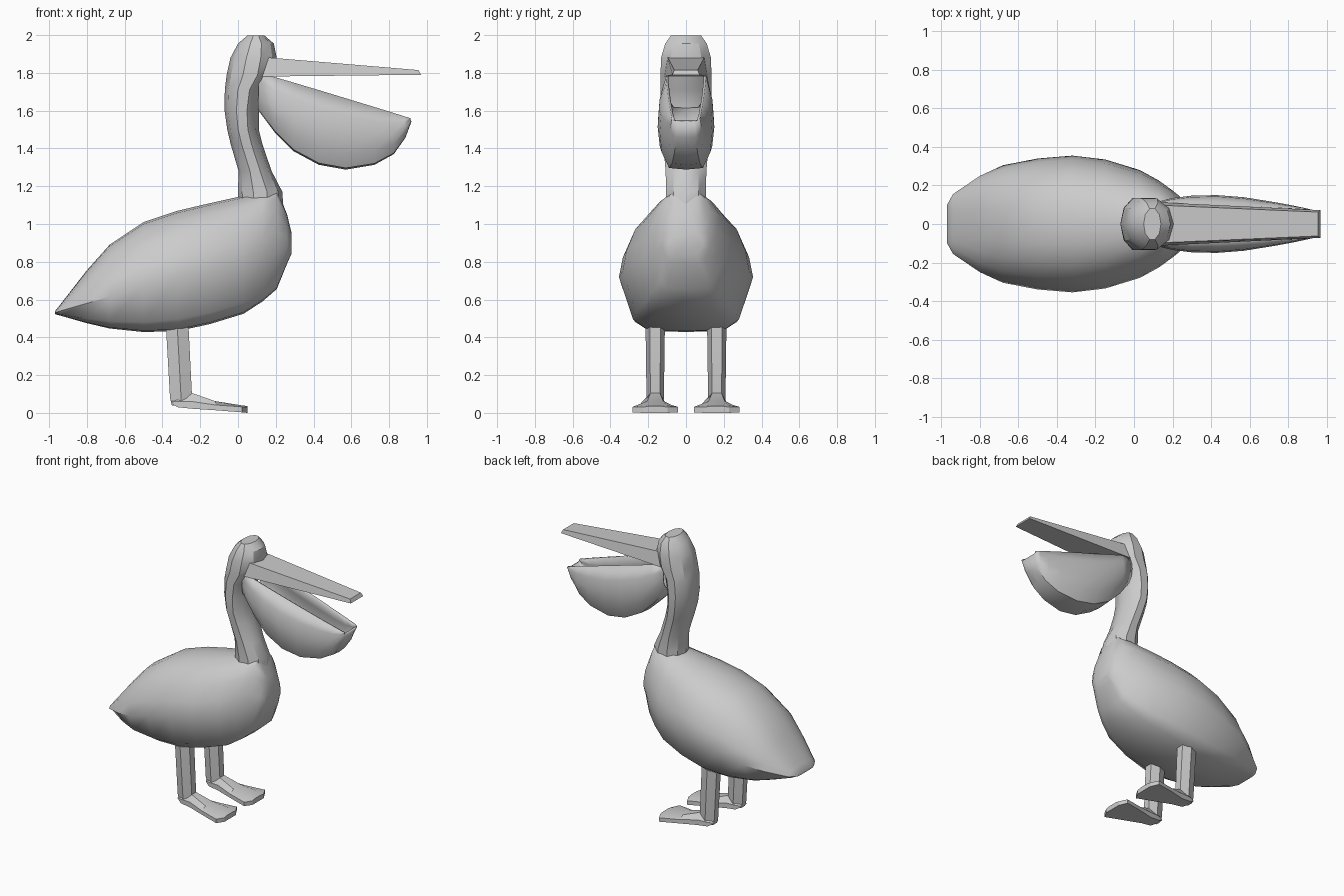
import bpy, bmesh, math

if "Cube" in bpy.data.objects:
    bpy.data.objects.remove(bpy.data.objects["Cube"])


def loft(name, rings, closed=True, caps=True, angle=32):
    """Skin a list of equal-length point rings into one object."""
    bm = bmesh.new()
    vs = [[bm.verts.new(p) for p in r] for r in rings]
    n = len(vs[0])
    for a, b in zip(vs, vs[1:]):
        for i in range(n if closed else n - 1):
            j = (i + 1) % n
            bm.faces.new((a[i], a[j], b[j], b[i]))
    if caps:
        bm.faces.new(vs[0][::-1])
        bm.faces.new(vs[-1])
    bmesh.ops.recalc_face_normals(bm, faces=bm.faces[:])
    me = bpy.data.meshes.new(name)
    bm.to_mesh(me)
    bm.free()
    ob = bpy.data.objects.new(name, me)
    bpy.context.collection.objects.link(ob)
    bpy.ops.object.select_all(action='DESELECT')
    ob.select_set(True)
    bpy.context.view_layer.objects.active = ob
    bpy.ops.object.shade_smooth_by_angle(angle=math.radians(angle))
    return ob


# body: stations of x, top z, widest z, bottom z, half width
half = [(0, 1), (.3, .97), (.57, .85), (.8, .62), (.94, .3), (1, 0),
        (.79, -.78), (.58, -.97), (0, -1)]
section = half + [(-y, z) for y, z in half[-2:0:-1]]
stations = [(-.97, .537, .53, .523, .10), (-.94, .575, .54, .515, .155),
            (-.80, .755, .58, .475, .25), (-.68, .89, .615, .447, .305),
            (-.50, 1.01, .67, .428, .34), (-.32, 1.07, .72, .433, .355),
            (-.15, 1.11, .75, .47, .335), (.03, 1.15, .78, .525, .28),
            (.13, 1.18, .82, .59, .225), (.205, 1.19, .86, .655, .17),
            (.26, 1.05, .88, .79, .125), (.282, .96, .88, .84, .09)]
loft("body", [[(x, y * w, m + z * ((t - m) if z > 0 else (m - b))) for y, z in section]
              for x, t, m, b, w in stations], angle=40)

# neck and head: z, back x, front x, half width, forward tilt
neck = [(1.08, 0, .24, .11), (1.17, 0, .235, .105), (1.28, .003, .178, .108),
        (1.42, -.038, .13, .12), (1.50, -.057, .11, .132), (1.60, -.071, .11, .135),
        (1.71, -.07, .13, .135), (1.79, -.06, .19, .135), (1.88, -.04, .205, .132),
        (1.955, 0, .19, .11), (1.998, .05, .14, .08)]
rings = []
for z, b, f, w in neck:
    ring = []
    for i in range(10):
        a = math.tau * i / 10
        ring.append(((b + f) / 2 + (f - b) / 2 * math.cos(a),
                     w * math.sin(a) / math.sin(math.tau * .2 * 1.0), z))
    rings.append(ring)
loft("neck_and_head", rings)

# upper beak: tapering flat bar
loft("upper_beak", [[(xb, -wb, zb), (xb, wb, zb), (xt, wt, zt), (xt, -wt, zt)]
                    for xb, wb, zb, xt, wt, zt in [(.08, .115, 1.78, .08, .10, 1.888),
                                                   (.968, .072, 1.79, .955, .062, 1.815)]])

# lower beak with open pouch: x, bottom z, widest half width, rim half width
pouch = [(.11, 1.61, .105, .10), (.20, 1.49, .128, .10), (.30, 1.39, .14, .098),
         (.43, 1.32, .143, .093), (.57, 1.295, .132, .088), (.72, 1.32, .108, .08),
         (.82, 1.375, .09, .075), (.88, 1.46, .077, .071), (.912, 1.545, .07, .068)]
rings = []
for x, b, w, r in pouch:
    t = 1.835 - .302 * x
    side = [(r, 0), (w * .95, .25), (w, .5), (w * .92, .77), (w * .65, .98)]
    pts = side + [(0, 1)] + [(-y, k) for y, k in side[::-1]]
    rings.append([(x, y, t - k * (t - b)) for y, k in pts])
ob = loft("lower_beak_pouch", rings, closed=False, caps=False, angle=35)
shell = ob.modifiers.new("shell", 'SOLIDIFY')
shell.thickness = .014
shell.offset = 0

# legs and webbed feet
for s, side in ((-1, "right"), (1, "left")):
    cy = s * .163
    leg = []
    for z, b, f, w in [(.52, -.385, -.265, .052), (.08, -.36, -.243, .046), (.04, -.35, -.25, .042)]:
        m = (b + f) / 2
        leg.append([(f, cy - w * .55, z), (f, cy + w * .55, z), (m, cy + w, z),
                    (b, cy + w * .5, z), (b, cy - w * .5, z), (m, cy - w, z)])
    loft(side + "_leg", leg)
    foot = []
    for x, w, zb, ze, zt in [(-.355, .03, .05, .058, .065), (-.32, .045, .03, .06, .09),
                             (-.243, .05, .022, .06, .105), (-.12, .085, .014, .042, .062),
                             (.02, .12, .003, .032, .04), (.05, .065, 0, .03, .036)]:
        foot.append([(x, cy - w, zb), (x, cy + w, zb), (x, cy + w, ze),
                     (x, cy + w * .5, zt), (x, cy - w * .5, zt), (x, cy - w, ze)])
    loft(side + "_foot", foot, angle=25)
